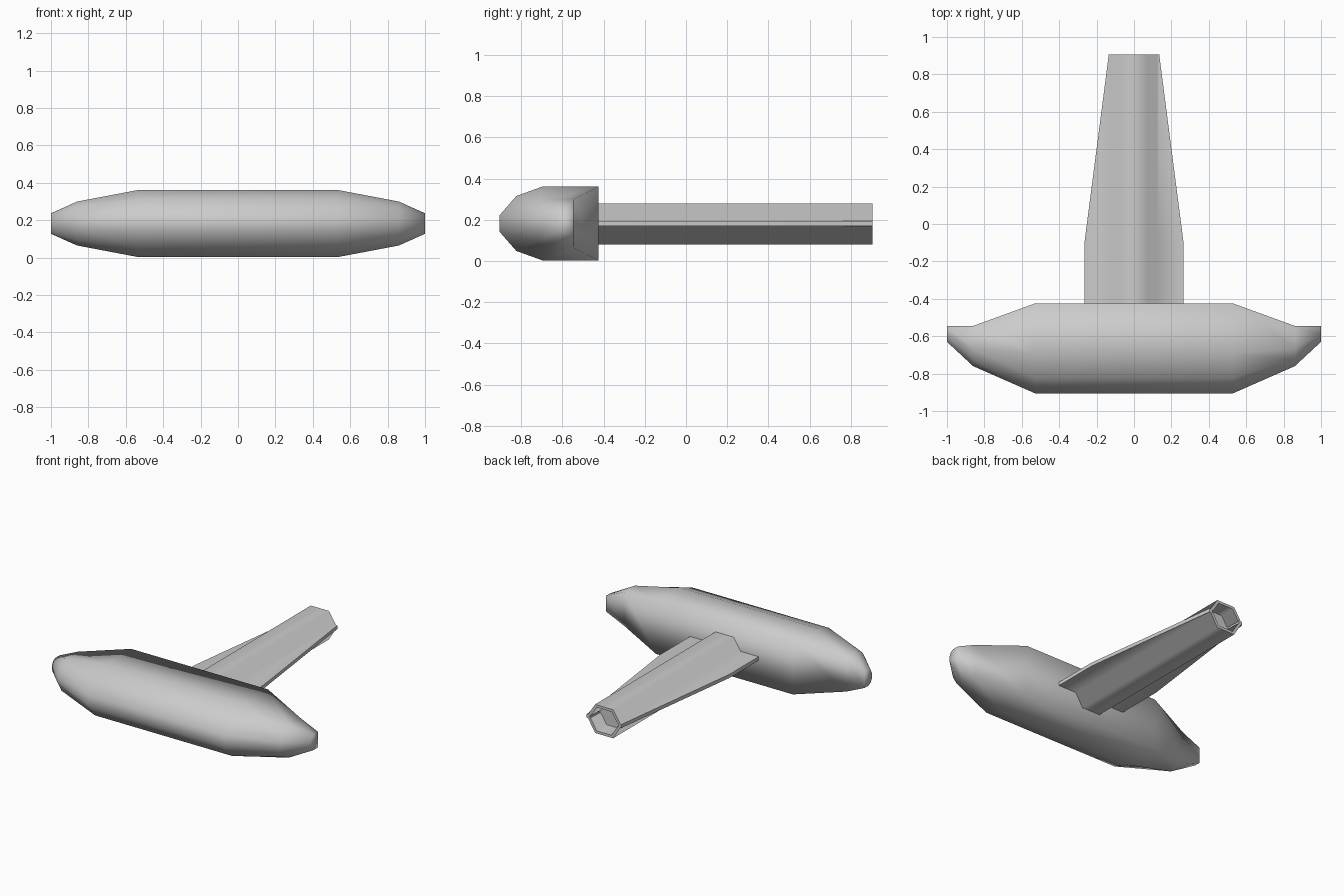
import bpy, bmesh, math

if "Cube" in bpy.data.objects:
    bpy.data.objects.remove(bpy.data.objects["Cube"])

def loft(name, rings, angle):
    """Skin equal-length rings of 3D points, cap both ends, smooth below angle."""
    bm = bmesh.new()
    loops = [[bm.verts.new(p) for p in ring] for ring in rings]
    n = len(loops[0])
    for a, b in zip(loops, loops[1:]):
        for i in range(n):
            j = (i + 1) % n
            bm.faces.new((a[i], a[j], b[j], b[i]))
    bm.faces.new(loops[0])
    bm.faces.new(loops[-1])
    bmesh.ops.recalc_face_normals(bm, faces=bm.faces)
    mesh = bpy.data.meshes.new(name)
    bm.to_mesh(mesh)
    bm.free()
    ob = bpy.data.objects.new(name, mesh)
    bpy.context.collection.objects.link(ob)
    bpy.ops.object.select_all(action='DESELECT')
    ob.select_set(True)
    bpy.context.view_layer.objects.active = ob
    bpy.ops.object.shade_smooth_by_angle(angle=math.radians(angle))
    return ob

# Head: D-shaped section (depth from flat back, height from middle), tapered at both ends
half = [(0, 0.5), (0.56, 0.5), (0.83, 0.37), (1, 0.11)]
section = half + [(d, -h) for d, h in reversed(half)]
stations = [(0.53, -0.425, 0.48, 0.36), (0.86, -0.545, 0.215, 0.235), (1.0, -0.545, 0.085, 0.11)]
stations = [(-x, *rest) for x, *rest in reversed(stations)] + stations
loft("head", [[(x, back - d * depth, 0.182 + h * height) for d, h in section]
              for x, back, depth, height in stations], 110)

# Handle: hexagonal tube with a thin tapering fin on each side and a recessed end
def handle_ring(y, fin, scale=1.0):
    right = [(0.07, 0.1), (0.125, 0.015), (fin, 0.015),
             (fin, -0.01), (0.125, -0.01), (0.07, -0.1)]
    pts = right + [(-x, z) for x, z in reversed(right)]
    return [(x * scale, y, 0.18 + z * scale) for x, z in pts]

loft("handle", [handle_ring(-0.43, 0.265), handle_ring(-0.10, 0.265),
                handle_ring(0.905, 0.135), handle_ring(0.905, 0.135, 0.82),
                handle_ring(0.80, 0.135, 0.78)], 60)
